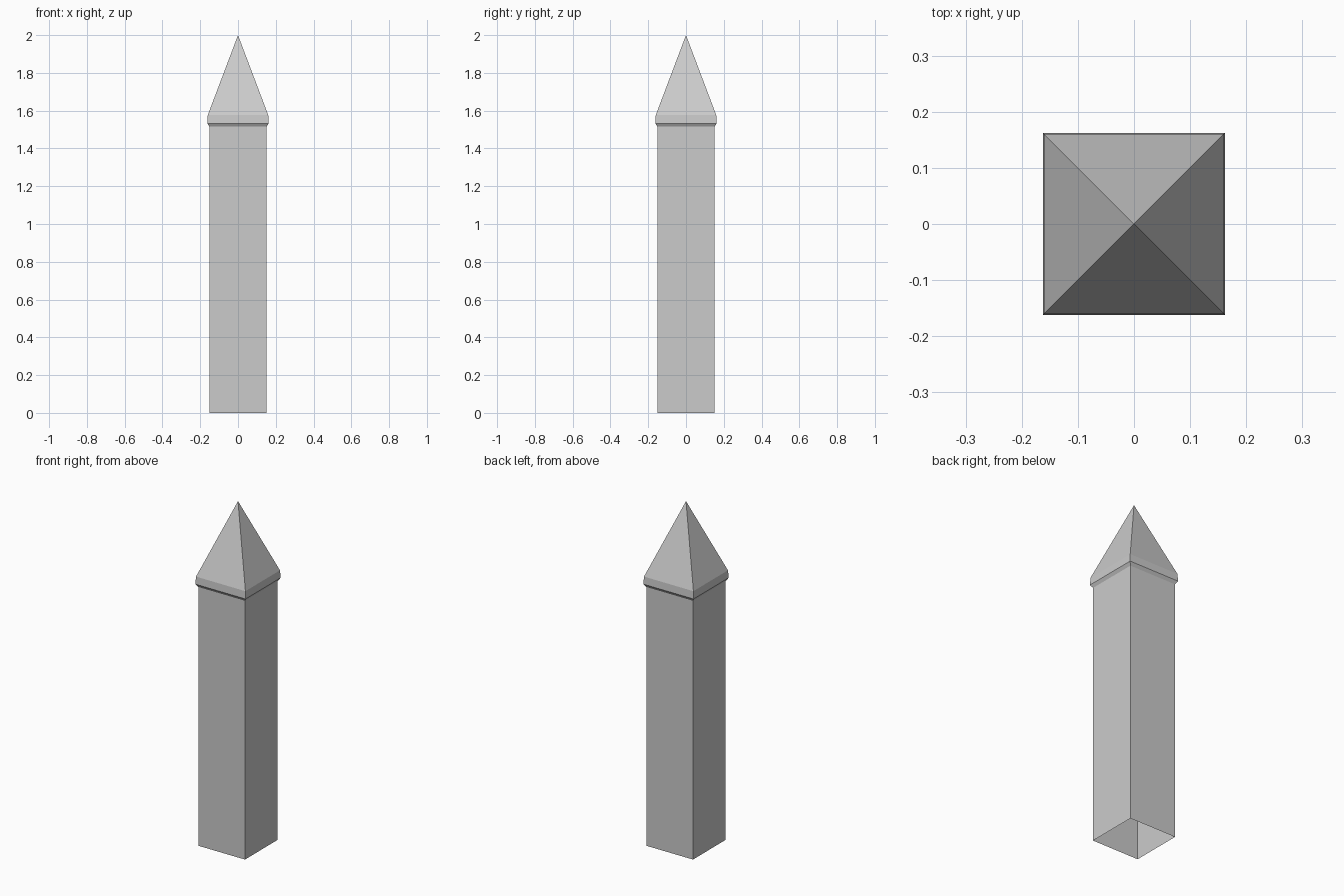
import bpy
import bmesh

# Remove the default cube
cube = bpy.data.objects.get("Cube")
if cube:
    bpy.data.objects.remove(cube, do_unlink=True)

# Single stone colour
stone = bpy.data.materials.new("light_grey_stone")
stone.use_nodes = True
grey = (0.6, 0.6, 0.6, 1)
stone.diffuse_color = grey
stone.node_tree.nodes["Principled BSDF"].inputs["Base Color"].default_value = grey


def square_loft(name, profile, tip=None):
    """Loft square rings (half_width, height), open below, with an optional point."""
    bm = bmesh.new()
    corners = ((-1, -1), (1, -1), (1, 1), (-1, 1))
    rings = [[bm.verts.new((x * w, y * w, z)) for x, y in corners]
             for w, z in profile]
    for low, high in zip(rings, rings[1:]):
        for i in range(4):
            j = (i + 1) % 4
            bm.faces.new((low[i], low[j], high[j], high[i]))
    if tip is not None:
        apex = bm.verts.new((0, 0, tip))
        for i in range(4):
            bm.faces.new((rings[-1][i], rings[-1][(i + 1) % 4], apex))
    mesh = bpy.data.meshes.new(name)
    bm.to_mesh(mesh)
    bm.free()
    mesh.materials.append(stone)
    obj = bpy.data.objects.new(name, mesh)
    bpy.context.collection.objects.link(obj)
    return obj


# Hollow square shaft, open at the bottom
square_loft("shaft", [(0.151, 0), (0.151, 1.515)])

# Pyramid cap with a sloped underside and a slightly tapered rim
square_loft("pointed_cap", [(0.151, 1.515), (0.1625, 1.533), (0.16, 1.577)], tip=2)
